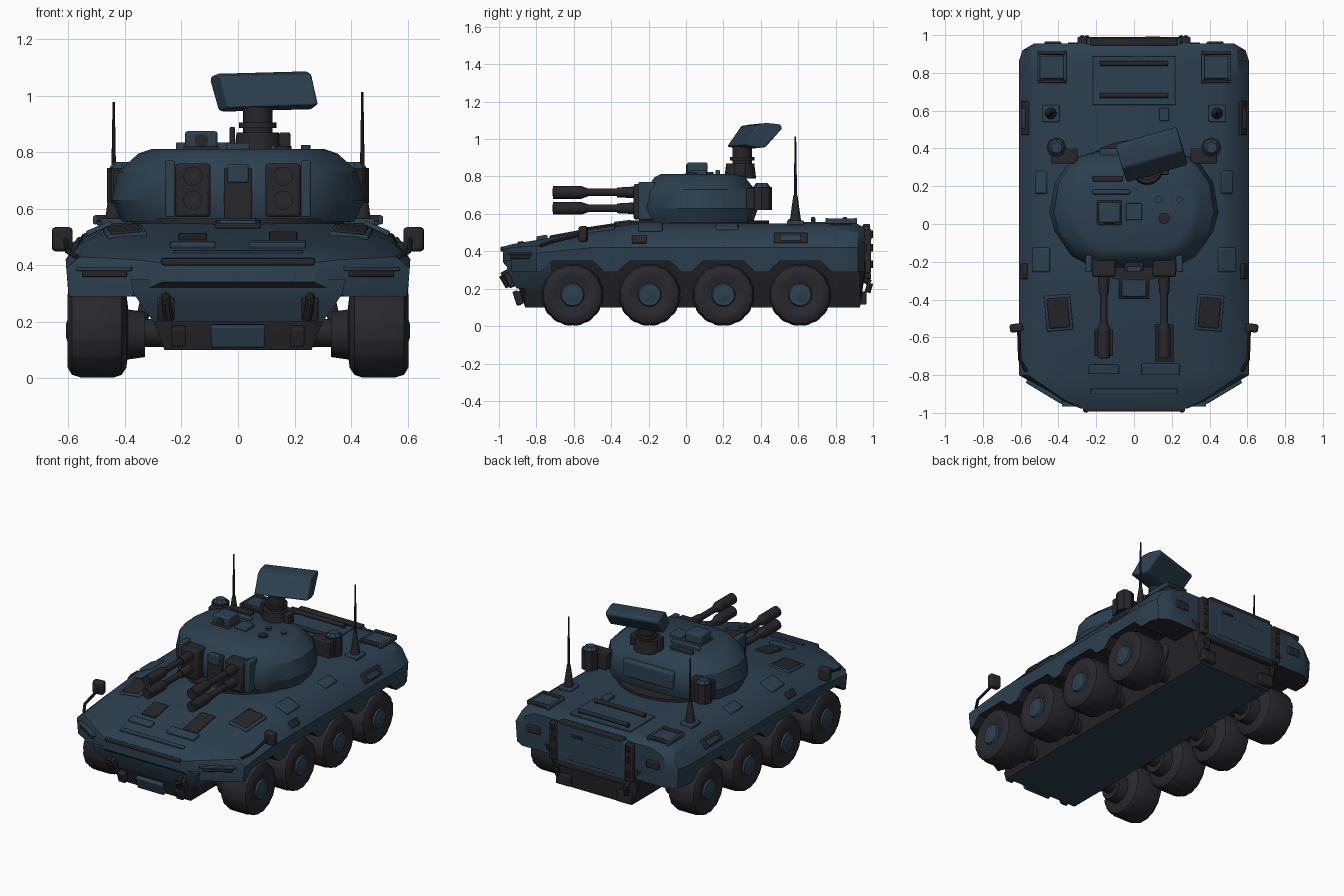
import bpy, bmesh, math
from mathutils import Vector, Matrix, Euler

if "Cube" in bpy.data.objects:
    bpy.data.objects.remove(bpy.data.objects["Cube"])


def material(name, rgb):
    m = bpy.data.materials.new(name)
    m.diffuse_color = (*rgb, 1)
    m.use_nodes = True
    m.node_tree.nodes["Principled BSDF"].inputs["Base Color"].default_value = m.diffuse_color
    return m


BLUE = material("dark blue paint", (0.025, 0.051, 0.079))
TYRE = material("black rubber", (0.022, 0.021, 0.027))
METAL = material("dark metal", (0.020, 0.019, 0.023))
SIDES = (-1, 1)
WHEELS = (-0.607, -0.195, 0.2, 0.61)


def finish(name, bm, mats, bevel=0):
    bmesh.ops.recalc_face_normals(bm, faces=bm.faces)
    me = bpy.data.meshes.new(name)
    bm.to_mesh(me)
    bm.free()
    ob = bpy.data.objects.new(name, me)
    bpy.context.collection.objects.link(ob)
    for m in mats if isinstance(mats, tuple) else (mats,):
        me.materials.append(m)
    if bevel:
        b = ob.modifiers.new("bevel", 'BEVEL')
        b.width, b.segments, b.limit_method = bevel, 2, 'ANGLE'
    return ob


def loft(name, rings, mats, bevel=0):
    bm = bmesh.new()
    vs = [[bm.verts.new(p) for p in r] for r in rings]
    n = len(rings[0])
    for a, b in zip(vs, vs[1:]):
        for i in range(n):
            bm.faces.new((a[i], a[(i + 1) % n], b[(i + 1) % n], b[i]))
    bm.faces.new(vs[0])
    bm.faces.new(vs[-1])
    return finish(name, bm, mats, bevel)


def box(name, c, size, mat, rot=(0, 0, 0), bevel=0.006):
    bm = bmesh.new()
    M = Matrix.LocRotScale(Vector(c), Euler(rot), Vector(size))
    bmesh.ops.create_cube(bm, size=1, matrix=M)
    return finish(name, bm, mat, min(bevel, min(size) * 0.3))


def rod(name, a, b, r1, mat, r2=None, seg=16):
    a, b = Vector(a), Vector(b)
    d = b - a
    bm = bmesh.new()
    M = Matrix.Translation((a + b) / 2) @ d.to_track_quat('Z', 'Y').to_matrix().to_4x4()
    bmesh.ops.create_cone(bm, cap_ends=True, segments=seg, radius1=r1,
                          radius2=r1 if r2 is None else r2, depth=d.length, matrix=M)
    return finish(name, bm, mat)


def path(name, pts, r, mat):
    for a, b in zip(pts, pts[1:]):
        rod(name, a, b, r, mat, seg=8)


def mirrored(half):
    return half + [(-x, z) for x, z in reversed(half)]


# Upper hull: y, then width and height of roof edge, shoulder and side crease
HULL = [(-0.978, .27, .425, .275, .41, .28, .39), (-0.93, .30, .438, .37, .42, .39, .38),
        (-0.80, .36, .46, .56, .43, .608, .39), (-0.5, .42, .515, .54, .485, .61, .42),
        (-0.28, .44, .547, .545, .50, .61, .42), (0.86, .46, .55, .55, .51, .61, .42),
        (0.92, .45, .545, .545, .50, .59, .42), (0.955, .43, .525, .50, .49, .53, .42)]


def section(y):
    for a, b in zip(HULL, HULL[1:]):
        if y <= b[0]:
            t = (y - a[0]) / (b[0] - a[0])
            return [p + (q - p) * t for p, q in zip(a, b)][1:]


def arch(y):
    if y < -0.95:
        return 0.34
    d = min(abs(y - w) for w in WHEELS)
    t = min(max((d - 0.11) / 0.06, 0), 1)
    return 0.347 - 0.057 * t


ys = {h[0] for h in HULL} | {w + o for w in WHEELS for o in (-.17, -.11, .11, .17)}
rings = []
for y in sorted(ys):
    tw, tz, sw, sz, w, z = section(y)
    rings.append([(x, y, q) for x, q in mirrored(
        [(tw, tz), (sw, sz), (w, z), (w - .01, arch(y)), (min(w - .02, .36), arch(y))])])
hull = loft("upper_hull", rings, (BLUE, METAL))
# Lower hull with painted belly
lower = [(-0.925, .30), (-0.86, .10), (0.93, .10), (0.96, .30)]
belly = loft("lower_hull", [[(x, y, z) for x, z in mirrored([(.26, b), (.30, max(.2, b)), (.35, .35)])]
                            for y, b in lower], (METAL, BLUE))
for ob, limit in ((hull, -.6), (belly, -.95)):
    for p in ob.data.polygons:
        if p.normal.z < limit:
            p.material_index = 1
loft("nose_plate", [[(x, y, z) for x, y, z in ((-w, yf, z), (w, yf, z), (w, -.72, z), (-w, -.72, z))]
                    for w, yf, z in ((.30, -.905, .20), (.37, -.955, .30), (.38, -.965, .35))], BLUE)
box("nose_badge_plate", (0, -0.902, .15), (.19, .03, .08), BLUE, (.31, 0, 0))
box("nose_lip", (0, -.978, .412), (.54, .03, .025), METAL)
box("nose_step", (0, -.885, .448), (.46, .03, .01), BLUE, (.15, 0, 0))
box("winch_panel", (.14, -.77, .472), (.2, .06, .025), BLUE, (.18, 0, 0))
box("winch_panel", (-.16, -.77, .472), (.16, .05, .02), BLUE, (.18, 0, 0))


# Wheels: lathed tyres with slightly lugged tread, and hubs
def wheel(s, y):
    prof = [(.39, .09), (.395, .13), (.412, .157), (.44, .167), (.555, .167), (.588, .157),
            (.603, .13), (.604, .10), (.592, .075)]
    n, out = 48, []
    for x, r in prof:
        ring = []
        for i in range(n):
            a = 2 * math.pi * i / n
            rr = r - (.004 if i % 3 == 0 and r > .15 else 0)
            ring.append((s * x, y + rr * math.sin(a), .168 + rr * math.cos(a)))
        out.append(ring)
    loft("tyre", out, TYRE)
    rod("wheel_hub", (s * .585, y, .168), (s * .603, y, .168), .068, BLUE, .058, 20)
    rod("hub_cap", (s * .60, y, .168), (s * .608, y, .168), .05, BLUE, .025, 12)
    rod("axle", (s * .2, y, .16), (s * .42, y, .16), .05, METAL)
    rod("hub_carrier", (s * .33, y, .155), (s * .40, y, .155), .08, METAL, .09)
    rod("suspension_strut", (s * .36, y + .05, .12), (s * .31, y + .08, .34), .022, METAL)


for s in SIDES:
    for y in WHEELS:
        wheel(s, y)

# Front and deck fittings, both sides
for s in SIDES:
    path("tow_hook", [(s * .255, -.95, .29), (s * .255, -.985, .27), (s * .245, -.95, .21)], .016, METAL)
    box("tow_bracket", (s * .255, -.93, .25), (.06, .06, .08), METAL, (.4, 0, 0))
    box("lower_front_bracket", (s * .21, -.895, .15), (.05, .04, .07), METAL, (.31, 0, 0))
    box("headlight", (s * .47, -.882, .37), (.18, .03, .024), METAL, (0, 0, s * .54))
    box("headlight_hood", (s * .47, -.882, .387), (.22, .035, .015), BLUE, (0, 0, s * .54))
    path("mirror_arm", [(s * .57, -.78, .43), (s * .605, -.72, .45), (s * .61, -.56, .49)], .009, METAL)
    box("mirror", (s * .622, -.55, .492), (.072, .045, .085), METAL, (0, 0, s * -.1), .012)
    box("deck_grille_frame", (s * .40, -.47, .516), (.14, .19, .02), BLUE, (.15, s * .1, s * -.08))
    box("deck_grille", (s * .40, -.47, .523), (.11, .16, .02), METAL, (.15, s * .1, s * -.08))
    box("side_pod", (s * .49, -.19, .525), (.10, .13, .03), BLUE, (0, s * .4, 0), .01)
    box("side_pod_rear", (s * .49, .22, .525), (.07, .12, .03), BLUE, (0, s * .4, 0), .01)
    box("side_vent", (s * .578, -.25, .46), (.03, .08, .045), METAL, (0, s * -.6, 0))
    box("side_grille", (s * .575, .56, .47), (.02, .18, .065), METAL, (0, s * -.6, 0))
    box("side_grille_panel", (s * .582, .56, .467), (.02, .11, .035), BLUE, (0, s * -.6, 0))
    # Hatch frames and antennas on the rear deck
    box("rear_hatch", (s * .435, .83, .555), (.13, .12, .03), BLUE)
    for d in SIDES:
        box("hatch_rail", (s * .435 + d * .07, .83, .56), (.016, .17, .03), BLUE)
        box("hatch_bar", (s * .435, .83 + d * .075, .565), (.15, .018, .025), METAL)
    box("antenna_foot", (s * .44, .585, .553), (.09, .09, .025), BLUE)
    rod("antenna_base", (s * .44, .585, .55), (s * .44, .585, .70), .032, METAL, .011)
    rod("antenna_rod", (s * .44, .585, .69), (s * .44, .585, .995 + s * .018), .009, METAL, .004, 8)
    # Rear hinges, lamps and hooks
    box("rear_post", (s * .275, .965, .40), (.05, .05, .24), METAL)
    for z in (.33, .42, .49):
        rod("rear_hinge", (s * .275, .985, z - .02), (s * .275, .985, z + .02), .015, METAL, seg=10)
    box("tail_lamp", (s * .43, .953, .42), (.09, .025, .05), METAL)
    path("rear_hook", [(s * .25, .95, .25), (s * .25, .985, .23), (s * .25, .97, .18)], .016, METAL)
    box("rear_bumper", (s * .22, .94, .15), (.10, .05, .07), METAL)

box("rear_door", (0, .96, .40), (.50, .05, .26), BLUE, (0, 0, 0), .012)
box("rear_door_panel", (0, .98, .38), (.34, .014, .15), BLUE)
box("rear_door_sill", (0, .97, .265), (.5, .04, .03), METAL)
box("rear_handle", (.1, .986, .47), (.08, .012, .015), METAL)
box("rear_roof_edge", (0, .965, .53), (.46, .04, .03), METAL)
box("roof_hatch_panel", (0, .76, .552), (.44, .26, .012), BLUE)
for y in (.68, .85):
    rod("roof_bar", (-.18, y, .572), (.18, y, .572), .013, METAL)
    for s in SIDES:
        rod("roof_bar_foot", (s * .17, y, .54), (s * .17, y, .572), .013, METAL, seg=8)
box("roof_latch", (.16, .58, .558), (.05, .07, .03), BLUE)

# Gun vents and driver hatch on the front deck
box("driver_hatch", (0, -.33, .545), (.16, .13, .02), METAL, (.12, 0, 0))
box("driver_hatch_lid", (0, -.34, .553), (.13, .09, .02), BLUE, (.12, 0, 0))
box("deck_vent", (.16, -.63, .495), (.10, .2, .014), METAL, (.18, 0, 0))
box("deck_vent", (-.16, -.63, .495), (.10, .14, .014), METAL, (.18, 0, 0))

# Turret body
outline = [(.22, -.23), (.33, -.17), (.42, -.04), (.447, .06), (.42, .22), (.33, .345), (.20, .385)]
loft("turret", [[(x * k, .06 + (y - .06) * k, z) for x, y in mirrored(outline)]
                for z, k in ((.555, .92), (.63, 1), (.73, .95), (.795, .79), (.812, .68))], BLUE)
rod("turret_ring", (0, .07, .53), (0, .07, .565), .375, METAL, seg=40)
for s in SIDES:
    box("gun_mount", (s * .16, -.225, .665), (.125, .11, .19), METAL, (0, 0, 0), .012)
    box("mount_cheek", (s * .24, -.21, .67), (.035, .09, .2), BLUE)
    for z in (.715, .63):
        rod("barrel_sleeve", (s * .16, -.26, z), (s * .16, -.37, z), .032, METAL, .026)
        rod("gun_barrel", (s * .16, -.36, z), (s * .16, -.56, z), .02, METAL)
        rod("muzzle_collar", (s * .16, -.52, z), (s * .16, -.56, z), .02, METAL, .034)
        rod("muzzle", (s * .16, -.56, z), (s * .16, -.71, z), .034, METAL)
        rod("muzzle_bore", (s * .16, -.70, z), (s * .16, -.713, z), .02, TYRE)
    # Launchers at the turret rear
    box("launcher_bracket", (s * .37, .36, .68), (.14, .08, .11), METAL)
    rod("launcher_pod", (s * .41, .405, .62), (s * .41, .405, .745), .054, METAL, seg=8)
    rod("launcher_cap", (s * .41, .405, .745), (s * .41, .405, .765), .045, BLUE, .03, 8)
box("center_mantlet", (0, -.215, .65), (.10, .07, .19), METAL)
box("center_sight", (0, -.24, .725), (.075, .03, .065), BLUE)
box("turret_bustle", (0, .375, .68), (.36, .05, .11), BLUE, (0, 0, 0), .012)

# Turret roof fittings
box("commander_sight", (-.13, .06, .84), (.115, .11, .07), BLUE, (0, 0, 0), .01)
rod("sight_lens", (-.13, .01, .84), (-.13, .0, .84), .025, METAL)
box("sight_base", (-.13, .06, .81), (.13, .13, .02), METAL)
box("roof_hatch", (0, .065, .82), (.085, .09, .025), BLUE)
rod("roof_port_ring", (.16, .03, .80), (.16, .03, .822), .03, METAL)
for x in (.13, .24):
    rod("roof_bolt", (x, .13, .79), (x, .13, .825), .018, BLUE, seg=10)
box("roof_rail", (-.12, .17, .82), (.2, .025, .03), BLUE)
box("roof_rail", (-.14, .24, .82), (.16, .03, .025), METAL)

# Radar mast and tilted head
rod("mast_base", (.07, .29, .79), (.07, .29, .87), .085, METAL, .075, 24)
rod("mast", (.07, .3, .86), (.07, .3, .96), .052, METAL, seg=24)
rod("mast_collar", (.07, .3, .885), (.07, .3, .905), .066, METAL, seg=24)
box("mast_box", (.165, .29, .835), (.04, .06, .07), METAL)
box("mast_box", (-.02, .29, .845), (.02, .05, .09), METAL)
prof = [(-.10, -.05), (-.02, -.066), (.02, -.062), (.115, .04), (.105, .06), (.03, .068), (-.02, .06)]
head = loft("radar_head", [[(x, y, z) for y, z in prof] for x in (-.168, .168)], BLUE, .008)
head.location, head.rotation_euler = (.095, .36, 1.014), (0, math.radians(-1.5), math.radians(16))

# Smooth shading with crisp edges
for o in bpy.data.objects:
    o.select_set(True)
    bpy.context.view_layer.objects.active = o
bpy.ops.object.shade_smooth_by_angle(angle=math.radians(32))
